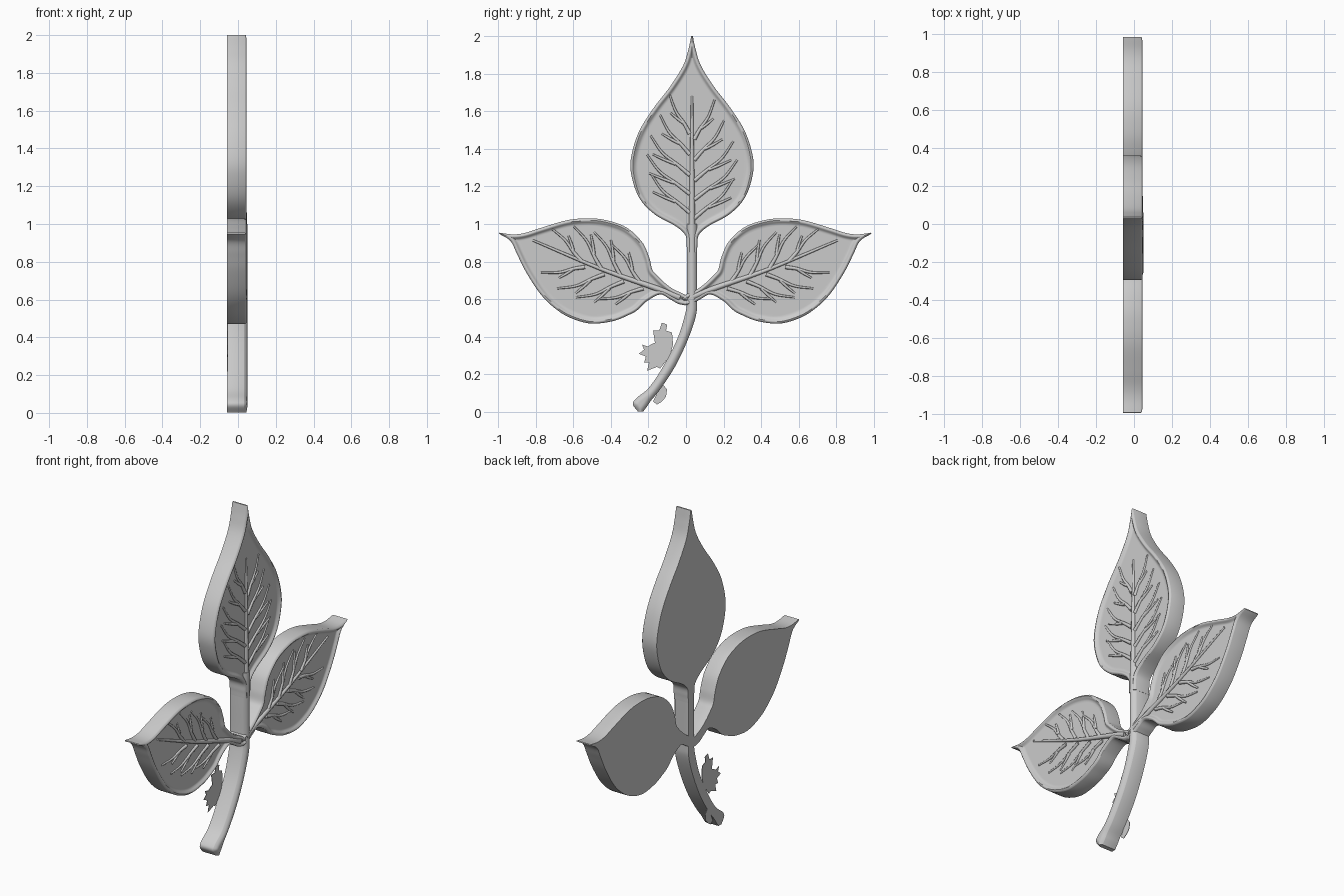
import bpy, bmesh, math
from mathutils import Vector
from mathutils.kdtree import KDTree

if "Cube" in bpy.data.objects:
    bpy.data.objects.remove(bpy.data.objects["Cube"])

BACK, FLOOR, RIM = -0.057, 0.031, 0.046


def spline(pts, n):
    """Catmull-Rom through pts, n samples per span."""
    p = [Vector(q) for q in pts]
    p = [2 * p[0] - p[1]] + p + [2 * p[-1] - p[-2]]
    out = []
    for i in range(1, len(p) - 2):
        a, b, c, d = p[i - 1:i + 3]
        for k in range(n):
            t = k / n
            out.append(0.5 * (2 * b + (c - a) * t + (2 * a - 5 * b + 4 * c - d) * t * t
                              + (3 * b - a - 3 * c + d) * t ** 3))
    return out + [p[-2]]


def smooth(obj, angle=40):
    bpy.ops.object.select_all(action='DESELECT')
    obj.select_set(True)
    bpy.context.view_layer.objects.active = obj
    bpy.ops.object.shade_smooth_by_angle(angle=math.radians(angle))


def link_mesh(name, bm):
    bmesh.ops.recalc_face_normals(bm, faces=bm.faces)
    me = bpy.data.meshes.new(name)
    bm.to_mesh(me)
    bm.free()
    obj = bpy.data.objects.new(name, me)
    bpy.context.collection.objects.link(obj)
    return obj


def relief(name, left, right, height, n=6, m=44):
    """Solid slab between two (y, z) edges; front height depends on distance to the edge."""
    dense = spline(left, n * 8) + spline(right, n * 8)
    tree = KDTree(len(dense))
    for i, p in enumerate(dense):
        tree.insert((p.x, p.y, 0), i)
    tree.balance()
    bm = bmesh.new()
    rows = []
    for a, b in zip(spline(left, n), spline(right, n)):
        row = []
        for j in range(m + 1):
            p = a.lerp(b, (1 - math.cos(math.pi * j / m)) / 2)
            d = tree.find((p.x, p.y, 0))[2] if 0 < j < m else 0
            row.append(bm.verts.new((height(d), p.x, p.y)))
        rows.append(row)
    for r, s in zip(rows, rows[1:]):
        for j in range(m):
            bm.faces.new((r[j], r[j + 1], s[j + 1], s[j]))
    # walls and flat back
    loop = ([r[0] for r in rows] + rows[-1][1:-1]
            + [r[-1] for r in reversed(rows)] + rows[0][-2:0:-1])
    back = [bm.verts.new((BACK, v.co.y, v.co.z)) for v in loop]
    for i in range(len(loop)):
        k = (i + 1) % len(loop)
        bm.faces.new((loop[i], loop[k], back[k], back[i]))
    bm.faces.new(back)
    smooth(link_mesh(name, bm))


def leaf_height(d):
    """Rounded rim dropping to a recessed floor."""
    if d < 0.012:
        return RIM - 0.010 * (1 - d / 0.012) ** 2
    t = min(1, (d - 0.012) / 0.02)
    return RIM - (RIM - FLOOR) * t * t * (3 - 2 * t)


def stem_height(d):
    t = max(0, 1 - d / 0.026)
    return 0.049 - 0.018 * t * t


def veins(name, strokes):
    """Tapered round ridges; each stroke is (points in y,z, start radius, end radius)."""
    cu = bpy.data.curves.new(name, 'CURVE')
    cu.dimensions = '3D'
    cu.bevel_depth = 1.0
    cu.bevel_resolution = 2
    cu.use_fill_caps = True
    for pts, r0, r1 in strokes:
        path = spline(pts, 6)
        sp = cu.splines.new('POLY')
        sp.points.add(len(path) - 1)
        for i, p in enumerate(path):
            t = i / (len(path) - 1)
            sp.points[i].co = (FLOOR, p.x, p.y, 1)
            sp.points[i].radius = r0 + (r1 - r0) * t
    obj = bpy.data.objects.new(name, cu)
    bpy.context.collection.objects.link(obj)


def build_leaf(name, frame, u, up, low, rib, starts, reach):
    """Leaf in local (along, across) coordinates mapped by frame to (y, z)."""
    relief(name, [frame(a, b) for a, b in zip(u, up)],
           [frame(a, -b) for a, b in zip(u, low)], leaf_height)
    strokes = [([frame(a, b) for a, b in rib], 0.019, 0.006)]
    for i, s in enumerate(starts):
        for side in (1, -1):
            w = reach[i] * side
            s2 = s + (0.03 if side > 0 else 0)
            strokes.append(([frame(s2, 0.012 * side), frame(s2 + 0.055, 0.35 * w),
                             frame(s2 + 0.12, 0.72 * w), frame(s2 + 0.21, w)], 0.011, 0.005))
            strokes.append(([frame(s2 + 0.06, 0.4 * w), frame(s2 + 0.08, 0.65 * w),
                             frame(s2 + 0.11, 0.95 * w)], 0.010, 0.005))
    veins(name + "_veins", strokes)


# top leaf
build_leaf("top_leaf", lambda a, b: (0.032 - b, a),
           [.85, .89, .943, .99, 1.05, 1.13, 1.235, 1.342, 1.485, 1.613, 1.73, 1.841, 1.926, 2.0],
           *[[.027, .029, .037, .09, .197, .275, .317, .326, .285, .207, .117, .048, .02, .004]] * 2,
           [(.86, 0), (1.1, 0), (1.4, 0), (1.68, 0)],
           [1.03, 1.13, 1.23, 1.34, 1.45], [.22, .24, .22, .17, .12])

# side leaves, mirrored about the stem
U = [-.04, 0, .053, .106, .159, .191, .228, .292, .399, .515, .611, .707, .818, .893, .951, 1.02]
UP = [.03, .035, .04, .056, .08, .1, .154, .218, .262, .26, .234, .188, .106, .048, .019, .003]
LOW = [.02, .025, .016, .012, .07, .133, .175, .231, .284, .292, .271, .226, .143, .072, .018, .003]


def right_frame(a, b):
    return (.027 + .939 * a - .344 * b, .6 + .344 * a + .939 * b)


def left_frame(a, b):
    y, z = right_frame(a, b)
    return (-.008 - y, z)


for name, frame in (("right_leaf", right_frame), ("left_leaf", left_frame)):
    build_leaf(name, frame, U, UP, LOW, [(0, .01), (.15, .012), (.45, .008), (.84, .026)],
               [.2, .31, .42, .53], [.15, .18, .17, .12])

# curved stem with a swollen foot
relief("stem",
       [(.005, 1.0), (.005, .81), (.005, .6), (-.005, .52), (-.048, .385), (-.122, .242),
        (-.197, .13), (-.266, .072), (-.282, .04), (-.255, .002)],
       [(.058, 1.0), (.058, .81), (.058, .6), (.053, .513), (.01, .385), (-.058, .242),
        (-.138, .12), (-.186, .061), (-.207, .03), (-.228, .002)], stem_height, m=16)


# thin ragged flakes behind the stem
def flake(name, pts):
    bm = bmesh.new()
    f = bm.faces.new([bm.verts.new((BACK, y, z)) for y, z in pts])
    ext = bmesh.ops.extrude_face_region(bm, geom=[f])
    bmesh.ops.translate(bm, vec=(0.003, 0, 0),
                        verts=[v for v in ext["geom"] if isinstance(v, bmesh.types.BMVert)])
    link_mesh(name, bm)


flake("large_flake",
      [(-.128, .475), (-.1, .465), (-.106, .433), (-.074, .422), (-.069, .36), (-.085, .3),
       (-.117, .258), (-.138, .231), (-.154, .24), (-.207, .22), (-.197, .263), (-.223, .263),
       (-.213, .295), (-.25, .31), (-.223, .332), (-.234, .359), (-.202, .348), (-.186, .36),
       (-.165, .369), (-.175, .433), (-.143, .433)])
flake("small_flake",
      [(-.122, .146), (-.101, .12), (-.106, .082), (-.128, .056), (-.154, .04),
       (-.175, .056), (-.154, .1)])
